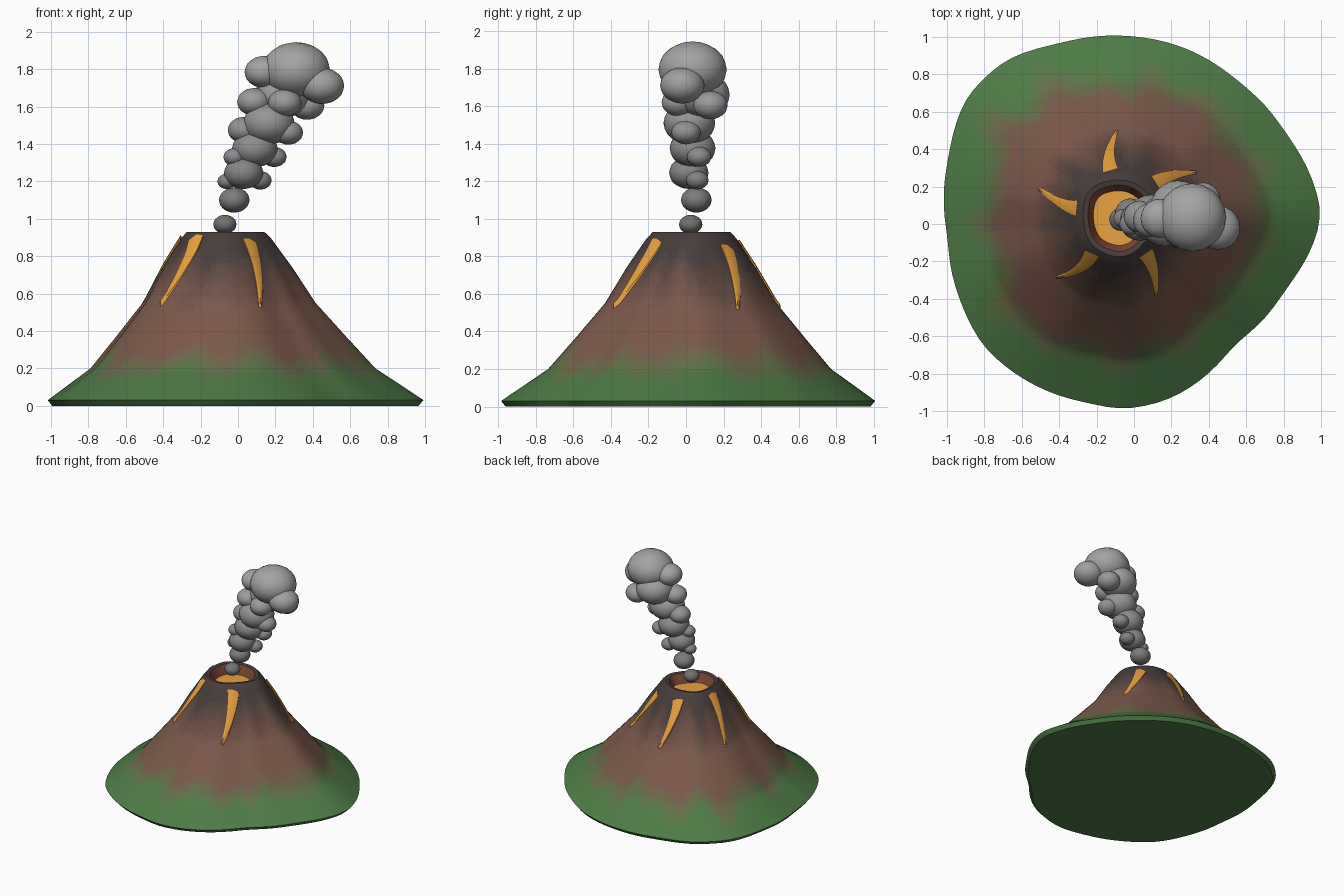
import bpy, bmesh, math
from mathutils import Vector, noise

if "Cube" in bpy.data.objects:
    bpy.data.objects.remove(bpy.data.objects["Cube"])

CX, CY = -0.08, 0.035
SEG = 96


def material(name, rgb):
    m = bpy.data.materials.new(name)
    m.diffuse_color = (*rgb, 1)
    m.use_nodes = True
    m.node_tree.nodes["Principled BSDF"].inputs["Base Color"].default_value = m.diffuse_color
    return m


def add_object(name, bm, mats, angle=40):
    bmesh.ops.recalc_face_normals(bm, faces=bm.faces)
    me = bpy.data.meshes.new(name)
    bm.to_mesh(me)
    bm.free()
    ob = bpy.data.objects.new(name, me)
    bpy.context.collection.objects.link(ob)
    for m in mats:
        me.materials.append(m)
    bpy.ops.object.select_all(action='DESELECT')
    ob.select_set(True)
    bpy.context.view_layer.objects.active = ob
    bpy.ops.object.shade_smooth_by_angle(angle=math.radians(angle))
    return ob


def lerp_table(table, x):
    for (x0, y0), (x1, y1) in zip(table, table[1:]):
        if x <= x1:
            t = max(0, (x - x0) / (x1 - x0))
            return y0 + (y1 - y0) * t
    return table[-1][1]


# Foot outline, turned into a radius for every direction
outline = [(1, .05), (.94, .27), (.81, .49), (.57, .75), (.30, .93), (0, 1), (-.42, .96),
           (-.69, .87), (-.90, .67), (-.99, .35), (-.995, -.08), (-.93, -.40), (-.80, -.66),
           (-.53, -.86), (-.23, -.96), (-.07, -.99), (.17, -.94), (.35, -.84), (.54, -.64),
           (.81, -.35), (.95, -.13)]
polar = sorted((math.atan2(y - CY, x - CX), math.hypot(x - CX, y - CY)) for x, y in outline)
polar = ([(a - math.tau, r) for a, r in polar[-3:]] + polar +
         [(a + math.tau, r) for a, r in polar[:3]])


def radius(a):
    a = (a + math.pi) % math.tau - math.pi
    return sum(lerp_table(polar, a + d) for d in (-.06, 0, .06)) / 3


# Mountain: slope profile as (fraction of foot radius, height)
slope = [(1, .03), (.755, .2), (.608, .37), (.458, .55), (.345, .74), (.24, .895), (.206, .93)]
rings = [(.975, 0)]
for (f0, z0), (f1, z1) in zip(slope, slope[1:]):
    n = 7 if z1 - z0 > .1 else 2
    rings += [(f0 + (f1 - f0) * i / n, z0 + (z1 - z0) * i / n) for i in range(n)]
rim_index = len(rings)
rings += [(.206, .93), (.178, .925), (.158, .88), (.14, .83)]

green, brown, dark = Vector((.075, .2, .06)), Vector((.2, .1, .07)), Vector((.065, .048, .045))
STEPS = 8
ramp = [material(f"slope_low_{i}", green.lerp(brown, i / STEPS)) for i in range(STEPS)]
ramp += [material(f"slope_high_{i}", brown.lerp(dark, i / STEPS)) for i in range(STEPS + 1)]
ramp.append(material("crater_wall", (.22, .065, .035)))


def slope_colour(co):
    a = math.atan2(co.y - CY, co.x - CX)
    n = noise.noise(Vector((math.cos(a) * 4, math.sin(a) * 4, co.z * 2)))
    z = co.z + .13 * n
    low = min(max((z - .13) / .17, 0), 1)
    high = min(max((z - .52) / .3, 0), 1)
    return round(low * STEPS + high * STEPS)


bm = bmesh.new()
loops = []
for f, z in rings:
    loop = []
    for k in range(SEG):
        a = k / SEG * math.tau
        gully = 1 + .012 * math.sin(9 * a + 1) * math.sin(math.pi * min(1, z / .8))
        r = f * radius(a) * (gully if z < .8 else 1)
        loop.append(bm.verts.new((CX + r * math.cos(a), CY + r * math.sin(a), z)))
    loops.append(loop)
for i, (lo, hi) in enumerate(zip(loops, loops[1:])):
    for k in range(SEG):
        j = (k + 1) % SEG
        face = bm.faces.new((lo[k], lo[j], hi[j], hi[k]))
        c = face.calc_center_median()
        face.material_index = len(ramp) - 1 if i > rim_index else slope_colour(c)
bm.faces.new(loops[0])
bm.faces.new(loops[-1]).material_index = len(ramp) - 1
add_object("mountain", bm, ramp)

# Lava pool in the crater
lava = material("lava", (.8, .36, .05))
bm = bmesh.new()
top, low = [], []
for k in range(48):
    a = k / 48 * math.tau
    r = .147 * radius(a)
    x, y = CX + r * math.cos(a), CY + r * math.sin(a)
    top.append(bm.verts.new((x, y, .85)))
    low.append(bm.verts.new((x * .99, y * .99, .825)))
bm.faces.new(top)
bm.faces.new(low)
for k in range(48):
    j = (k + 1) % 48
    bm.faces.new((low[k], low[j], top[j], top[k]))
add_object("lava_pool", bm, [lava])

# Lava streams draped over the slope
slope_by_fraction = slope[::-1]


def drape(p, lift):
    d = Vector((p.x - CX, p.y - CY))
    f = d.length / radius(math.atan2(d.y, d.x))
    return (p.x, p.y, lerp_table(slope_by_fraction, f) + lift)


def lava_stream(name, p0, pm, p1):
    p0, pm, p1 = Vector(p0), Vector(pm), Vector(p1)
    ctrl = 2 * pm - (p0 + p1) / 2
    bm = bmesh.new()
    rows = []
    n = 16
    for i in range(n + 1):
        t = i / n
        p = p0 * (1 - t) ** 2 + ctrl * 2 * t * (1 - t) + p1 * t * t
        d = ((ctrl - p0) * (1 - t) + (p1 - ctrl) * t).normalized()
        side = Vector((-d.y, d.x)) * (.036 * (1 - t) + .008)
        rows.append([bm.verts.new(drape(p + side * s, h)) for s, h in
                     ((-1, -.03), (-1, .012), (0, .022), (1, .012), (1, -.03))])
    for a, b in zip(rows, rows[1:]):
        for k in range(5):
            j = (k + 1) % 5
            bm.faces.new((a[k], a[j], b[j], b[k]))
    bm.faces.new(rows[0])
    bm.faces.new(rows[-1])
    add_object(name, bm, [lava])


streams = [((-.125, .285), (-.13, .385), (-.09, .50)),
           ((.115, .22), (.215, .262), (.335, .275)),
           ((-.305, .085), (-.395, .115), (-.51, .19)),
           ((-.225, -.155), (-.295, -.24), (-.415, -.285)),
           ((.062, -.155), (.105, -.255), (.118, -.385))]
for i, s in enumerate(streams):
    lava_stream(f"lava_stream_{i + 1}", *s)

# Smoke column: x, y, z, radius; every puff is slightly flattened
puffs = [(-.07, .025, .97, .062), (-.02, .055, 1.10, .082),
         (.03, .015, 1.245, .105), (-.06, .03, 1.20, .05), (.12, .06, 1.205, .06),
         (.09, .035, 1.375, .122), (-.02, 0, 1.33, .058), (.195, .07, 1.33, .065),
         (.165, .018, 1.51, .138), (.03, .04, 1.475, .085), (.27, 0, 1.46, .078),
         (.235, .085, 1.66, .148), (.085, .02, 1.625, .09), (.37, .13, 1.605, .092),
         (.25, -.04, 1.62, .09), (.31, .035, 1.795, .182), (.14, .03, 1.785, .105),
         (.45, -.02, 1.71, .118)]
for i, (x, y, z, r) in enumerate(puffs):
    bm = bmesh.new()
    bmesh.ops.create_icosphere(bm, subdivisions=3, radius=r)
    bmesh.ops.scale(bm, vec=(1, 1, .82), verts=bm.verts)
    bmesh.ops.translate(bm, vec=(x, y, z), verts=bm.verts)
    g = .17 + .2 * (z - .97) / .83
    add_object(f"smoke_puff_{i + 1}", bm, [material(f"smoke_{i + 1}", (g, g, g * 1.02))], 60)
